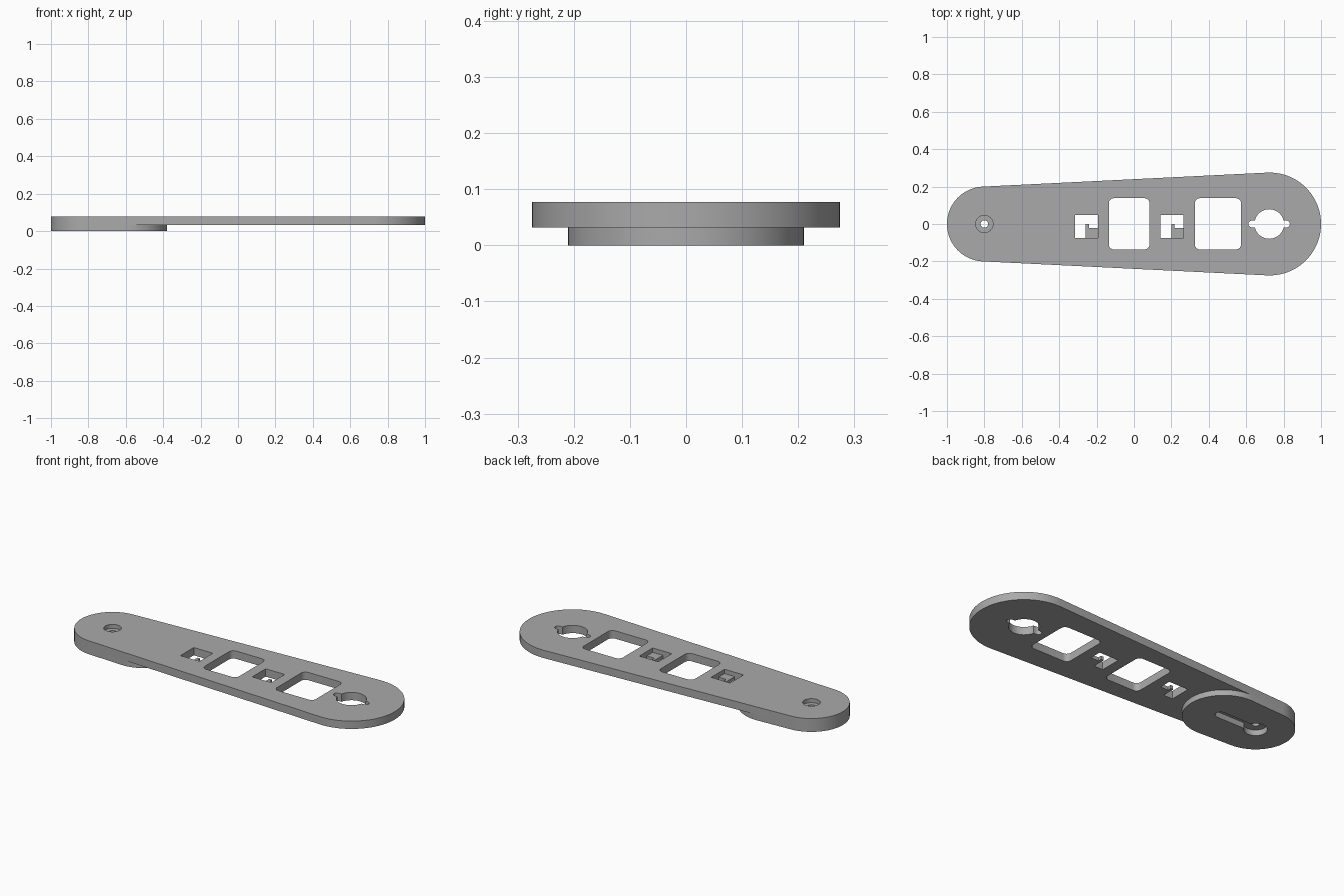
import bpy, bmesh
from math import acos, cos, sin, pi

if "Cube" in bpy.data.objects:
    bpy.data.objects.remove(bpy.data.objects["Cube"])

grey = bpy.data.materials.new("plain grey")
grey.use_nodes = True
colour = (0.4, 0.4, 0.4, 1)
grey.diffuse_color = colour
grey.node_tree.nodes["Principled BSDF"].inputs["Base Color"].default_value = colour

BASE, TOP = 0.032, 0.077


def arc(cx, cy, r, a, b, n):
    return [(cx + r * cos(a + (b - a) * i / n), cy + r * sin(a + (b - a) * i / n))
            for i in range(n + 1)]


def capsule(x1, r1, x2, r2, n=40):
    """Outline hugging two circles on the x axis."""
    t = acos((r1 - r2) / (x2 - x1))
    return arc(x2, 0, r2, -t, t, n) + arc(x1, 0, r1, t, 2 * pi - t, n)


def rectangle(x1, x2, y1, y2):
    return [(x1, y1), (x2, y1), (x2, y2), (x1, y2)]


def rounded(x1, x2, y1, y2, r):
    corners = [(x2 - r, y2 - r), (x1 + r, y2 - r), (x1 + r, y1 + r), (x2 - r, y1 + r)]
    return [p for i, (x, y) in enumerate(corners)
            for p in arc(x, y, r, i * pi / 2, (i + 1) * pi / 2, 8)]


def circle(x, r, n=48):
    return arc(x, 0, r, 0, 2 * pi, n)[:-1]


def prism(name, outline, z1, z2):
    bm = bmesh.new()
    face = bm.faces.new([bm.verts.new((x, y, z1)) for x, y in outline])
    grown = bmesh.ops.extrude_face_region(bm, geom=[face])["geom"]
    bmesh.ops.translate(bm, vec=(0, 0, z2 - z1),
                        verts=[v for v in grown if isinstance(v, bmesh.types.BMVert)])
    bmesh.ops.recalc_face_normals(bm, faces=bm.faces)
    mesh = bpy.data.meshes.new(name)
    bm.to_mesh(mesh)
    bm.free()
    mesh.materials.append(grey)
    obj = bpy.data.objects.new(name, mesh)
    bpy.context.collection.objects.link(obj)
    return obj


def cut(obj, outline, z1=-0.1, z2=0.2):
    cutter = prism("cutter", outline, z1, z2)
    cutter.hide_render = True
    mod = obj.modifiers.new("cut", "BOOLEAN")
    mod.operation, mod.solver, mod.object = "DIFFERENCE", "EXACT", cutter
    bpy.context.view_layer.objects.active = obj
    bpy.ops.object.modifier_apply(modifier=mod.name)
    bpy.data.objects.remove(cutter)


# Tapered main plate
plate = prism("plate", capsule(-0.8, 0.2, 0.725, 0.275), BASE, TOP)

# Large windows
for x1, x2 in ((-0.135, 0.083), (0.325, 0.573)):
    cut(plate, rounded(x1, x2, -0.136, 0.138, 0.028))

# Round opening with two side notches
cut(plate, circle(0.723, 0.079))
cut(plate, capsule(0.63, 0.018, 0.815, 0.0181, 12))

# Stepped screw hole
cut(plate, circle(-0.8, 0.046), 0.054)
cut(plate, circle(-0.8, 0.02))

# Small square openings, each with a thin stepped tab in one corner
for i, x in enumerate((-0.315, 0.143)):
    cut(plate, rectangle(x, x + 0.122, -0.075, 0.047))
    tab = [(x + 0.057, -0.075), (x + 0.122, -0.075), (x + 0.122, -0.021),
           (x + 0.074, -0.021), (x + 0.074, 0), (x + 0.057, 0)]
    prism(f"corner_tab_{i + 1}", tab, BASE, 0.052)

# Foot below the narrow end, with a keyhole slot
foot = prism("foot", capsule(-0.8, 0.2, -0.59, 0.2103), 0, BASE)
cut(foot, circle(-0.8, 0.06))
cut(foot, capsule(-0.8, 0.028, -0.57, 0.0281, 16))

# Smooth the curved walls, keep the rims sharp
bpy.ops.object.select_all(action="DESELECT")
for obj in (plate, foot):
    obj.select_set(True)
bpy.context.view_layer.objects.active = plate
bpy.ops.object.shade_smooth_by_angle(angle=pi / 6)
